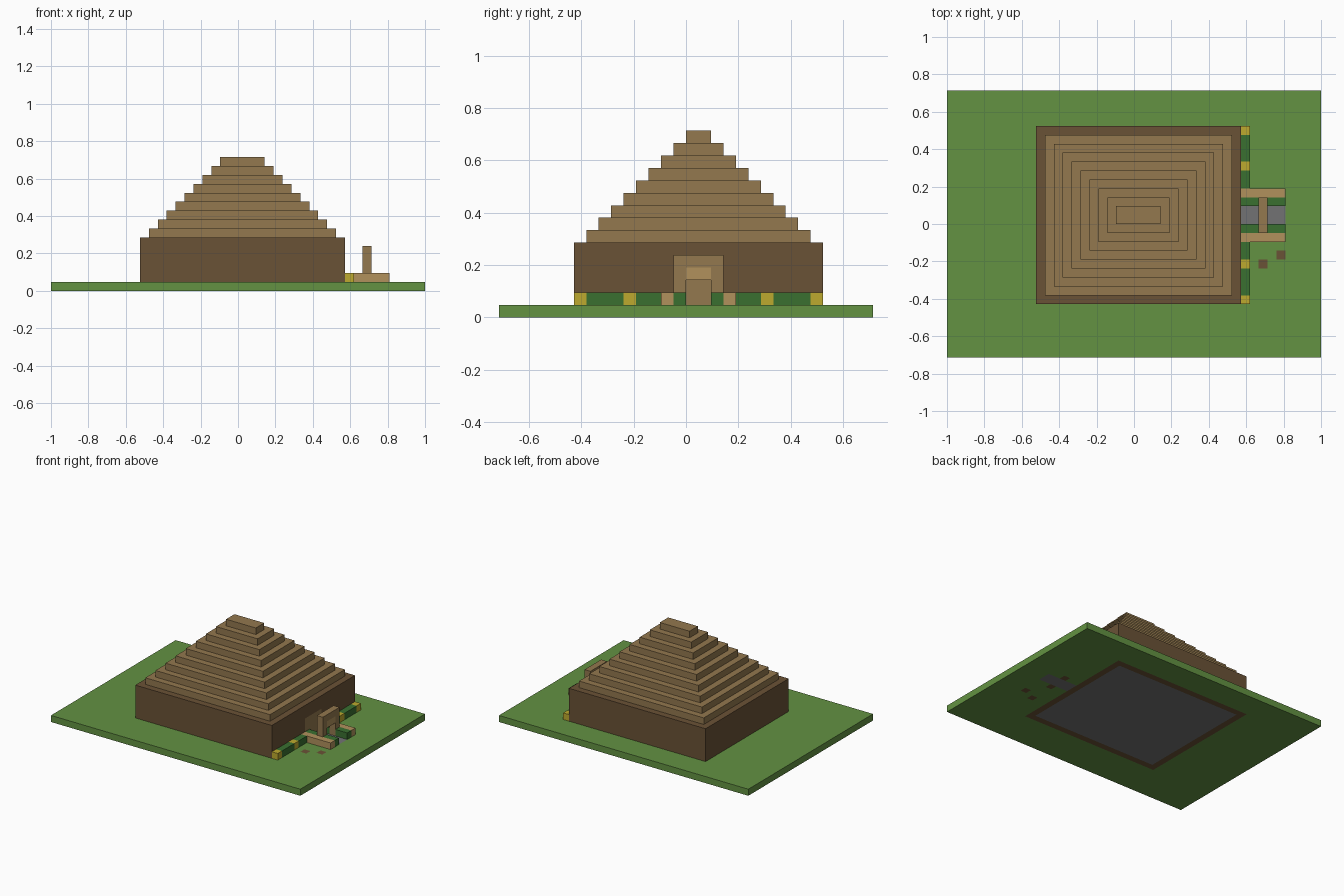
import bpy, bmesh
from mathutils import Vector

U = 2 / 42  # one block

cube = bpy.data.objects.get("Cube")
if cube:
    bpy.data.objects.remove(cube, do_unlink=True)


def material(name, r, g, b):
    """Flat material from display colour values."""
    lin = [((c / 255 + 0.055) / 1.055) ** 2.4 for c in (r, g, b)] + [1]
    m = bpy.data.materials.new(name)
    m.use_nodes = True
    m.diffuse_color = lin
    m.node_tree.nodes["Principled BSDF"].inputs["Base Color"].default_value = lin
    return m


GRASS = material("grass green", 99, 146, 66)
HEDGE = material("hedge green", 58, 112, 48)
FLOWER = material("flower yellow", 190, 170, 46)
DARK = material("dark wood", 106, 82, 54)
WOOD = material("brown wood", 147, 120, 78)
TAN = material("light wood", 177, 145, 92)
STONE = material("grey stone", 114, 114, 116)


def block(name, xs, ys, zs, mats, cuts=((), (), ()), rule=None):
    """Box given in block units, optionally cut and coloured by face centre."""
    bm = bmesh.new()
    bmesh.ops.create_cube(bm, size=1)
    for v in bm.verts:
        v.co = Vector([r[1] if c > 0 else r[0] for c, r in zip(v.co, (xs, ys, zs))])
    for axis, places in enumerate(cuts):
        normal = Vector([float(axis == i) for i in range(3)])
        for p in places:
            bmesh.ops.bisect_plane(bm, geom=bm.verts[:] + bm.edges[:] + bm.faces[:],
                                   plane_co=normal * p, plane_no=normal)
    if rule:
        for f in bm.faces:
            f.material_index = rule(f.calc_center_median())
    bmesh.ops.scale(bm, vec=(U, U, U), verts=bm.verts)
    mesh = bpy.data.meshes.new(name)
    bm.to_mesh(mesh)
    bm.free()
    for m in mats:
        mesh.materials.append(m)
    obj = bpy.data.objects.new(name, mesh)
    bpy.context.collection.objects.link(obj)
    return obj


def inside(c, x0, x1, y0, y1):
    return x0 < c.x < x1 and y0 < c.y < y1


# Ground slab with the path, the foundation and two patches of soil let in
def ground_rule(c):
    if inside(c, -10, 11, -8, 10) or inside(c, 12, 17, 0, 2):
        return 1
    soil = [(-11, 12, -9, 11), (14, 15, -1, 0), (14, 15, 2, 3),
            (14, 15, -5, -4), (16, 17, -4, -3)]
    return 2 if any(inside(c, *s) for s in soil) else 0


block("ground", (-21, 21), (-15, 15), (0, 1), [GRASS, STONE, DARK],
      ((-11, -10, 11, 12, 14, 15, 16, 17),
       (-9, -8, -5, -4, -3, -1, 0, 2, 3, 10, 11), ()), ground_rule)

# House walls with a doorway panel on the right end
block("house_walls", (-11, 12), (-9, 11), (1, 6), [DARK, WOOD],
      ((), (-1, 3), (4,)),
      lambda c: int(c.x > 11.9 and -1 < c.y < 3 and c.z < 4))

# Stepped roof
for k in range(9):
    block(f"roof_step_{k + 1}", (k - 10, 11 - k), (k - 8, 10 - k), (6 + k, 7 + k), [WOOD])

# Flower bed along the right wall
for y in (-9, -5, 6, 10):
    block("flower_block", (12, 13), (y, y + 1), (1, 2), [FLOWER])
for a, b in ((-8, -5), (-4, -2), (4, 6), (7, 10)):
    block("bed_hedge", (12, 13), (a, b), (1, 2), [HEDGE])

# Rails, hedges and gate posts on both sides of the path
for rail, inner in ((-2, -1), (3, 2)):
    block("path_rail", (12, 17), (rail, rail + 1), (1, 2), [TAN])
    for a, b in ((12, 14), (15, 17)):
        block("path_hedge", (a, b), (inner, inner + 1), (1, 2), [HEDGE])
    block("gate_post", (14, 15), (inner, inner + 1), (1, 3), [WOOD])

# Gate lintel with a light panel over the opening
block("gate_lintel", (14, 15), (-1, 3), (3, 5), [WOOD, TAN], ((), (0, 2), (4,)),
      lambda c: int(0 < c.y < 2 and c.z < 4))
